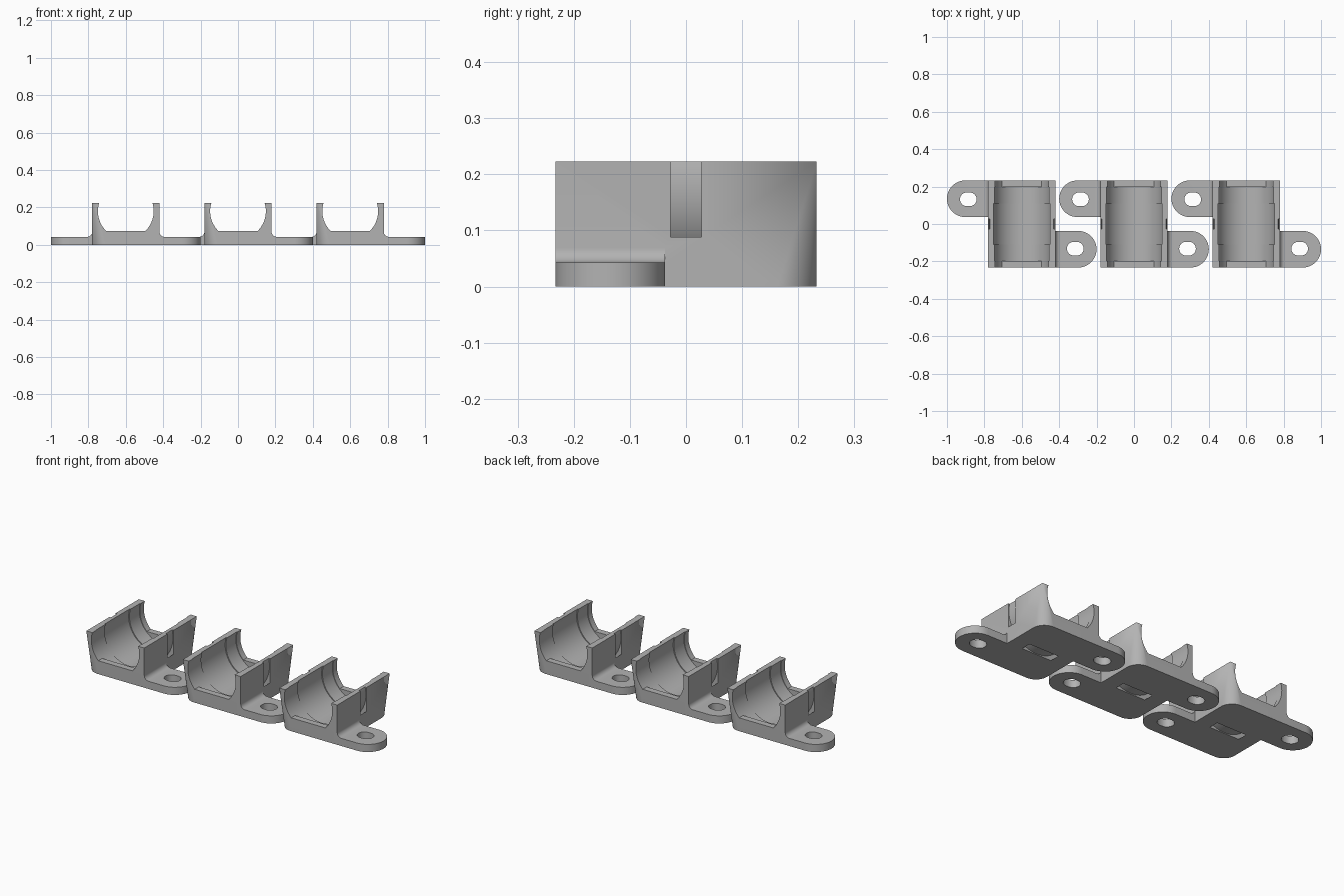
import bpy, bmesh
from math import sin, cos, pi, asin, radians
from mathutils import Matrix

cube = bpy.data.objects.get("Cube")
if cube:
    bpy.data.objects.remove(cube, do_unlink=True)

HALF_W, HALF_D, HEIGHT = 0.18, 0.233, 0.223   # saddle body
AXIS_Z = 0.18                                 # height of the bore axis
TAB_H, TAB_R, TAB_X, TAB_Y = 0.043, 0.098, 0.302, -0.135

grey = bpy.data.materials.new("plain_grey")
grey.use_nodes = True
grey.diffuse_color = (0.45, 0.45, 0.45, 1)
grey.node_tree.nodes["Principled BSDF"].inputs["Base Color"].default_value = grey.diffuse_color


def finish(name, bm):
    bmesh.ops.recalc_face_normals(bm, faces=bm.faces)
    mesh = bpy.data.meshes.new(name)
    bm.to_mesh(mesh)
    bm.free()
    mesh.materials.append(grey)
    obj = bpy.data.objects.new(name, mesh)
    bpy.context.collection.objects.link(obj)
    return obj


def arc(cx, cy, r, start, end, n):
    angles = [start + (end - start) * i / n for i in range(n + 1)]
    return [(cx + r * cos(a), cy + r * sin(a)) for a in angles]


def prism(name, outline, lo, hi, axis):
    """Extrude a 2D outline along y or z."""
    bm = bmesh.new()
    rings = []
    for t in (lo, hi):
        rings.append([bm.verts.new((u, t, w) if axis == "y" else (u, w, t)) for u, w in outline])
    bm.faces.new(rings[0])
    bm.faces.new(rings[1])
    n = len(outline)
    for i in range(n):
        j = (i + 1) % n
        bm.faces.new((rings[0][i], rings[0][j], rings[1][j], rings[1][i]))
    return finish(name, bm)


def disc(name, r, half):
    return prism(name, arc(0, AXIS_Z, r, 0, 2 * pi, 96)[:-1], -half, half, "y")


def combine(target, tool, operation):
    mod = target.modifiers.new("combine", "BOOLEAN")
    mod.operation, mod.object, mod.solver = operation, tool, "EXACT"
    bpy.context.view_layer.update()
    graph = bpy.context.evaluated_depsgraph_get()
    mesh = bpy.data.meshes.new_from_object(target.evaluated_get(graph))
    target.modifiers.clear()
    target.data = mesh
    bpy.data.objects.remove(tool, do_unlink=True)


def saddle_body():
    """Block whose two free corners are rounded at the base and sharp at the top."""
    bm = bmesh.new()
    r = 0.07
    top, base = [], []
    for sx, sy, rounded in ((1, 1, True), (-1, 1, False), (-1, -1, True), (1, -1, False)):
        tip = bm.verts.new((sx * HALF_W, sy * HALF_D, HEIGHT))
        if rounded:
            start = 0 if sx > 0 else pi
            pts = arc(sx * (HALF_W - r), sy * (HALF_D - r), r, start, start + pi / 2, 12)
        else:
            pts = [(sx * HALF_W, sy * HALF_D)]
        low = [bm.verts.new((x, y, 0)) for x, y in pts]
        for a, b in zip(low, low[1:]):
            bm.faces.new((a, b, tip))
        top.append(tip)
        base.append(low)
    for i in range(4):
        j = (i + 1) % 4
        bm.faces.new((base[i][-1], base[j][0], top[j], top[i]))
    bm.faces.new(top)
    bm.faces.new([v for low in base for v in low])
    return finish("clip_saddle", bm)


body = saddle_body()

# Screw tabs with fillets, repeated by a half turn
for turn in (0, pi):
    outline = arc(TAB_X, TAB_Y, TAB_R, -pi / 2, pi / 2, 24)
    inner = HALF_W - 0.02
    outline += [(inner, TAB_Y + TAB_R), (inner, TAB_Y - TAB_R)]
    tab = prism("screw_tab", outline, 0, TAB_H, "z")
    f = 0.026
    curve = arc(HALF_W + f, TAB_H + f, f, pi, 1.5 * pi, 8)
    low = TAB_H - 0.01
    fillet = prism("tab_fillet", curve + [(HALF_W + f, low), (inner, low), (inner, TAB_H + f)],
                   TAB_Y - TAB_R, TAB_Y + TAB_R, "y")
    combine(tab, fillet, "UNION")
    slot_r, slot_x, shift = 0.037, 0.286, 0.008
    slot = (arc(slot_x + shift, TAB_Y + 0.003, slot_r, -pi / 2, pi / 2, 8)
            + arc(slot_x - shift, TAB_Y + 0.003, slot_r, pi / 2, 1.5 * pi, 8))
    combine(tab, prism("slot_cutter", slot, -0.1, 0.1, "z"), "DIFFERENCE")
    tab.data.transform(Matrix.Rotation(turn, 4, "Z"))
    combine(body, tab, "UNION")

# End openings: round sides over a flat sill
bore_r, sill = 0.149, 0.075
a0 = asin((sill - AXIS_Z) / bore_r)
opening = prism("opening_cutter", arc(0, AXIS_Z, bore_r, a0, pi - a0, 64), -0.3, 0.3, "y")
combine(body, opening, "DIFFERENCE")

# Stepped cradle between the end sills
combine(body, disc("cradle_cutter", 0.152, 0.198), "DIFFERENCE")
combine(body, disc("relief_cutter", 0.157, 0.11), "DIFFERENCE")

# Curved strap channel around the cradle
channel = disc("channel_cutter", 0.202, 0.028)
combine(channel, disc("channel_core", 0.176, 0.1), "DIFFERENCE")
combine(body, channel, "DIFFERENCE")

# Three clips in a row
body.name = "clip_middle"
clips = [body]
for name, x in (("clip_right", -0.6), ("clip_left", 0.6)):
    copy = bpy.data.objects.new(name, body.data)
    copy.location.x = x
    bpy.context.collection.objects.link(copy)
    clips.append(copy)

bpy.ops.object.select_all(action="DESELECT")
body.select_set(True)
bpy.context.view_layer.objects.active = body
bpy.ops.object.shade_smooth_by_angle(angle=radians(30))
